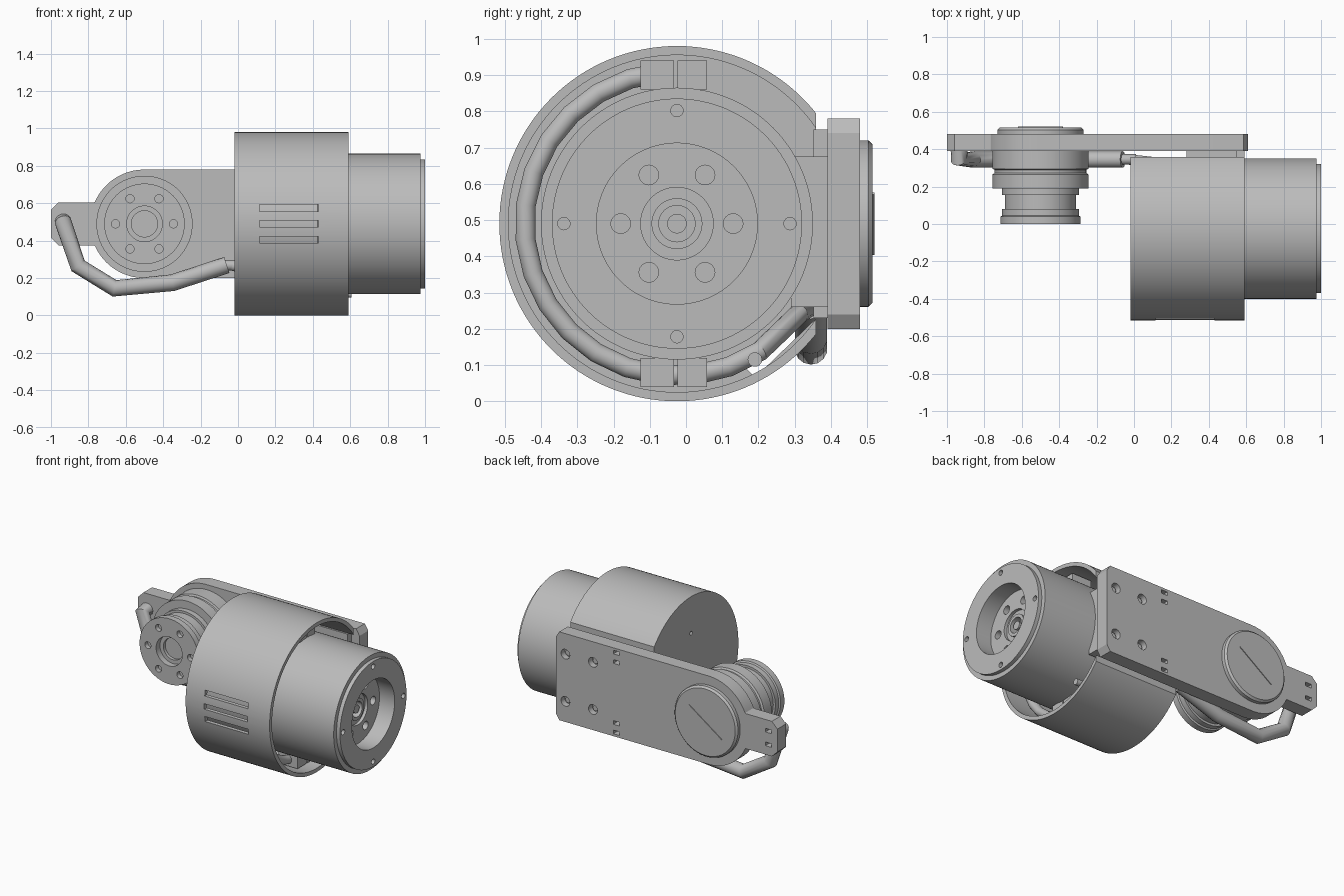
import bpy, bmesh
from math import sin, cos, pi, radians
from mathutils import Vector, Matrix

if "Cube" in bpy.data.objects:
    bpy.data.objects.remove(bpy.data.objects["Cube"])

grey = bpy.data.materials.new("machined_grey")
grey.use_nodes = True
COLOUR = (0.5, 0.5, 0.5, 1)
grey.diffuse_color = COLOUR
grey.node_tree.nodes["Principled BSDF"].inputs["Base Color"].default_value = COLOUR

AY, AZ = -0.025, 0.49                      # motor axis (along x)
JX = -0.5                                  # joint axis (along y)
MOTOR = Matrix.Translation((0, AY, AZ)) @ Matrix.Rotation(pi / 2, 4, 'Y')
JOINT = Matrix.Translation((JX, 0, AZ)) @ Matrix.Rotation(-pi / 2, 4, 'X')


def finish(name, bm, smooth=True):
    bmesh.ops.recalc_face_normals(bm, faces=bm.faces)
    me = bpy.data.meshes.new(name)
    bm.to_mesh(me)
    bm.free()
    me.materials.append(grey)
    ob = bpy.data.objects.new(name, me)
    bpy.context.collection.objects.link(ob)
    if smooth:
        shade(ob)
    return ob


def activate(ob):
    bpy.ops.object.select_all(action='DESELECT')
    ob.select_set(True)
    bpy.context.view_layer.objects.active = ob


def shade(ob):
    activate(ob)
    bpy.ops.object.shade_smooth_by_angle(angle=radians(30))


def lathe(name, profile, frame, n=96):
    """Closed solid turned from (radius, height) points that start and end on the axis."""
    bm = bmesh.new()
    rings = []
    for r, h in profile:
        if r == 0:
            rings.append([bm.verts.new((0, 0, h))])
        else:
            rings.append([bm.verts.new((r * cos(2 * pi * i / n), r * sin(2 * pi * i / n), h))
                          for i in range(n)])
    for a, b in zip(rings, rings[1:]):
        for i in range(n):
            j = (i + 1) % n
            quad = [a[i % len(a)], a[j % len(a)], b[j % len(b)], b[i % len(b)]]
            bm.faces.new(list(dict.fromkeys(quad)))
    bm.transform(frame)
    return finish(name, bm)


def box(name, lo, hi, turn=None):
    bm = bmesh.new()
    lo, hi = Vector(lo), Vector(hi)
    bmesh.ops.create_cube(bm, size=1, matrix=Matrix.Translation((lo + hi) / 2)
                          @ Matrix.Diagonal((*(hi - lo), 1)))
    if turn:
        bm.transform(turn)
    return finish(name, bm, False)


def peg(name, r, h0, h1, frame, n=24):
    return lathe(name, [(0, h0), (r, h0), (r, h1), (0, h1)], frame, n)


def prism(name, outline, y0, y1):
    """Outline in x and z, pushed along y."""
    bm = bmesh.new()
    face = bm.faces.new([bm.verts.new((x, y0, z)) for x, z in outline])
    new = bmesh.ops.extrude_face_region(bm, geom=[face])["geom"]
    bmesh.ops.translate(bm, vec=(0, y1 - y0, 0),
                        verts=[v for v in new if isinstance(v, bmesh.types.BMVert)])
    return finish(name, bm)


def cut(ob, cutters):
    for c in cutters:
        c.hide_render = True
        m = ob.modifiers.new("cut", 'BOOLEAN')
        m.operation, m.solver, m.object = 'DIFFERENCE', 'EXACT', c
        activate(ob)
        bpy.ops.object.modifier_apply(modifier=m.name)
        bpy.data.objects.remove(c)
    shade(ob)


def cable(name, points, r):
    cu = bpy.data.curves.new(name, 'CURVE')
    cu.dimensions = '3D'
    cu.bevel_depth, cu.bevel_resolution, cu.use_fill_caps = r, 5, True
    sp = cu.splines.new('POLY')
    sp.points.add(len(points) - 1)
    for p, co in zip(sp.points, points):
        p.co = (*co, 1)
    cu.materials.append(grey)
    ob = bpy.data.objects.new(name, cu)
    bpy.context.collection.objects.link(ob)
    activate(ob)
    bpy.ops.object.convert(target='MESH')
    shade(bpy.context.object)


def around(frame, r, deg, h=0):
    """Frame shifted to a point on a bolt circle."""
    a = radians(deg)
    return frame @ Matrix.Translation((r * cos(a), r * sin(a), h))


# Cover: thin cup with a closed end, flat on the back, vented at the front
cover = lathe("cover", [(0, -0.02), (0.49, -0.02), (0.49, 0.59), (0.465, 0.59),
                        (0.465, 0.005), (0, 0.005)], MOTOR, 128)
notch_turn = (Matrix.Translation((0, AY, AZ)) @ Matrix.Rotation(radians(-46), 4, 'X')
              @ Matrix.Translation((0, 0.42, 0)))
cut(cover, [box("slot", (0.115, -0.6, z - 0.018), (0.43, -0.4, z + 0.018))
            for z in (0.405, 0.49, 0.575)]
    + [box("flat", (-0.1, 0.358, -0.1), (0.7, 0.6, 1.1)),
       box("notch", (-0.1, -0.035, -0.14), (0.05, 0.035, 0.14), notch_turn),
       peg("pin_hole", 0.012, -0.1, 0.1, around(MOTOR, 0.25, 180), 16)])

# Motor: stepped drum with a deep recess holding the output hub
motor = lathe("motor", [(0, 0.02), (0.375, 0.02), (0.375, 0.975), (0.345, 0.975),
                        (0.345, 1.0), (0.222, 1.0), (0.222, 0.89), (0.1, 0.89),
                        (0.1, 0.87), (0.07, 0.87), (0.07, 0.885), (0.05, 0.885),
                        (0.05, 0.8), (0, 0.8)], MOTOR, 128)
cut(motor, [peg("bolt_hole", 0.027, 0.84, 0.95, around(MOTOR, 0.155, k * 60 + 90)) for k in range(6)]
    + [peg("rim_hole", 0.017, 0.97, 1.1, around(MOTOR, 0.312, k * 90)) for k in range(4)])
peg("motor_shaft", 0.027, 0.79, 0.88, MOTOR)

# Cable clips, two halves at the top and the bottom of the gap
for side, z in (("top", AZ + 0.41), ("bottom", AZ - 0.41)):
    for half, y0, y1 in (("a", -0.125, -0.033), ("b", -0.023, 0.058)):
        box(f"cable_clip_{side}_{half}", (0.38, y0, z - 0.04), (0.52, y1, z + 0.04))

# Inner cable round the drum, leaving through the notch
ring = [(0.45, AY + 0.42 * cos(radians(a)), AZ + 0.42 * sin(radians(a)))
        for a in range(95, 316, 13)]
cable("inner_cable", ring + [(0.3, 0.31, 0.24), (-0.03, 0.345, 0.265)], 0.028)
cable("cable_plug", [(0.45, 0.19, 0.115), (0.607, 0.19, 0.115)], 0.02)

# Outer cable from the tab to the cover
cable("outer_cable", [(-0.935, 0.40, 0.5), (-0.935, 0.345, 0.5), (-0.855, 0.345, 0.265),
                      (-0.66, 0.345, 0.145), (-0.35, 0.345, 0.175), (-0.06, 0.345, 0.27)], 0.045)
cable("outer_cable_tip", [(-0.07, 0.345, 0.268), (0.01, 0.345, 0.268)], 0.028)

# Arm plate: round end, narrow tab, chamfered square end
R, T, C = 0.29, 0.115, 0.04
upper = [(0.61, R - C), (0.585, R)]
upper += [(JX + R * cos(radians(a)), R * sin(radians(a))) for a in range(90, 157, 3)]
upper += [(-0.77, T), (-0.96, T), (-1.0, T - C)]
outline = [(x, AZ + z) for x, z in upper] + [(x, AZ - z) for x, z in reversed(upper)]
plate = prism("arm_plate", outline, 0.39, 0.48)
BACK = Matrix.Translation((0, 0, AZ)) @ Matrix.Rotation(-pi / 2, 4, 'X')
holes = []
for s in (-1, 1):
    for x in (0.54, 0.34):
        f = BACK @ Matrix.Translation((x, s * 0.155, 0))
        holes += [peg("counterbore", 0.032, 0.44, 0.6, f)]
    for x, z in ((0.17, 0.2), (0.17, 0.262), (-0.935, 0.045)):
        zc = AZ + s * z
        holes.append(box("tie_slot", (x - 0.022, 0.42, zc - 0.012), (x + 0.022, 0.6, zc + 0.012)))
cut(plate, holes)
for s in (-1, 1):
    for x in (0.54, 0.34):
        peg("plate_screw", 0.02, 0.43, 0.455, BACK @ Matrix.Translation((x, s * 0.155, 0)), 6)

# Mount between the plate and the drum
prism("mount_pad", [(0.28, 0.23), (0.55, 0.23), (0.55, 0.75), (0.28, 0.75)], 0.352, 0.392)
box("mount_block", (0.3, 0.29, 0.26), (0.59, 0.392, 0.675))

# Joint: stepped stack with a bolted output flange and a rear cap
joint = lathe("joint", [(0, 0.06), (0.07, 0.06), (0.07, 0.04), (0.095, 0.04), (0.095, 0),
                        (0.215, 0), (0.215, 0.04), (0.205, 0.045), (0.205, 0.08), (0.19, 0.08),
                        (0.19, 0.155), (0.205, 0.155), (0.205, 0.19), (0.257, 0.19),
                        (0.257, 0.265), (0.245, 0.272), (0.245, 0.29), (0.257, 0.295),
                        (0.257, 0.40), (0, 0.40)], JOINT)
cut(joint, [peg("flange_hole", 0.022, -0.1, 0.03, around(JOINT, 0.155, k * 60)) for k in range(6)])
lathe("rear_cap", [(0, 0.47), (0.23, 0.47), (0.23, 0.503), (0.218, 0.515), (0, 0.515)], JOINT)
box("cap_rib", (-0.145, 0.51, -0.004), (0.145, 0.52, 0.004),
    Matrix.Translation((JX, 0, AZ)) @ Matrix.Rotation(radians(-35), 4, 'Y'))
